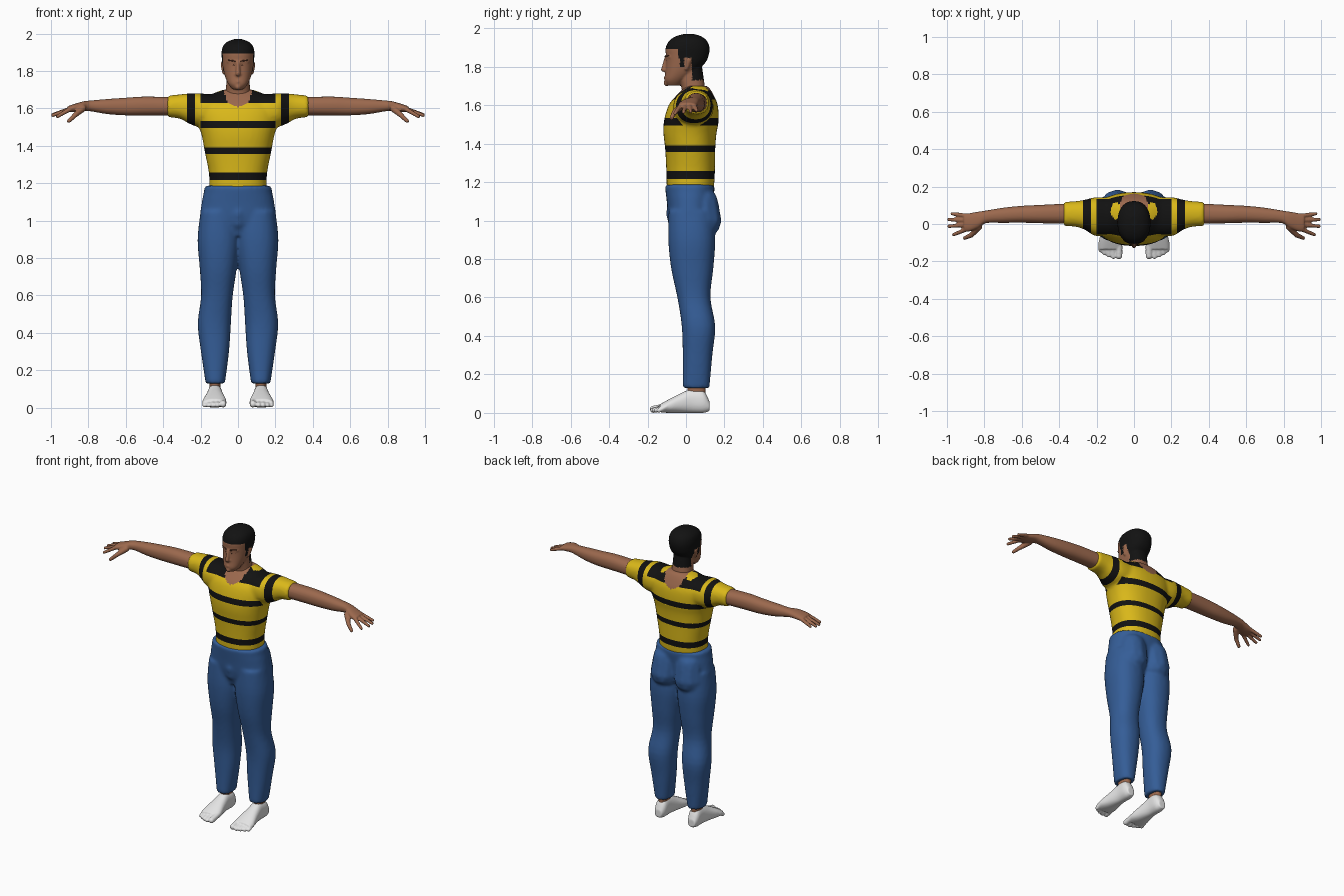
import bpy, bmesh, math
from mathutils import Vector, Matrix

cube = bpy.data.objects.get("Cube")
if cube:
    bpy.data.objects.remove(cube)


def material(name, *rgb):
    mat = bpy.data.materials.new(name)
    mat.use_nodes = True
    mat.diffuse_color = (*rgb, 1)
    shader = next(n for n in mat.node_tree.nodes if n.type == "BSDF_PRINCIPLED")
    shader.inputs["Base Color"].default_value = (*rgb, 1)
    shader.inputs["Roughness"].default_value = .7
    return mat


YELLOW = material("shirt yellow", .70, .48, .01)
BLACK = material("black", .006, .006, .006)
BLUE = material("denim blue", .035, .11, .31)
SKIN = material("skin brown", .33, .14, .075)
DARK = material("dark brown", .09, .035, .02)
WHITE = material("white", .78, .78, .78)

# Order in which (side, height) pairs and the lofting position become x, y, z
AXES = {"x": lambda t, a, b: (t, a, b),
        "y": lambda t, a, b: (a, t, b),
        "z": lambda t, a, b: (a, b, t)}


def spline(rows, steps=4):
    """Smoothly interpolate the section rows."""
    out = []
    for i in range(len(rows) - 1):
        quad = [rows[max(0, min(len(rows) - 1, i + k))] for k in (-1, 0, 1, 2)]
        for s in range(steps):
            u = s / steps
            out.append([q + u / 2 * (r - p + u * (2 * p - 5 * q + 4 * r - w
                        + u * (3 * (q - r) + w - p))) for p, q, r, w in zip(*quad)])
    return out + [rows[-1]]


def loft(bm, axis, rows, sides=40, power=.88):
    """Skin rounded sections given as (position, a_min, a_max, b_min, b_max)."""
    rings = []
    for t, a0, a1, b0, b1 in spline(rows):
        ring = []
        for k in range(sides):
            ang = math.tau * k / sides
            c, s = (math.copysign(abs(f) ** power, f) for f in (math.cos(ang), math.sin(ang)))
            a, b = (a0 + a1 + (a1 - a0) * c) / 2, (b0 + b1 + (b1 - b0) * s) / 2
            ring.append(bm.verts.new(AXES[axis](t, a, b)))
        rings.append(ring)
    for lo, hi in zip(rings, rings[1:]):
        for k in range(sides):
            n = (k + 1) % sides
            bm.faces.new((lo[k], lo[n], hi[n], hi[k]))
    bm.faces.new(rings[0][::-1])
    bm.faces.new(rings[-1])


def centred(rows):
    return [(t, -w, w, b0, b1) for t, w, b0, b1 in rows]


def beads(bm, start, end, r0, r1, count=10):
    """A tapered round limb made of overlapping balls."""
    start, end = Vector(start), Vector(end)
    for i in range(count):
        u = i / (count - 1)
        bmesh.ops.create_icosphere(bm, subdivisions=2, radius=r0 + (r1 - r0) * u,
                                   matrix=Matrix.Translation(start.lerp(end, u)))


def mirror(bm):
    copy = bmesh.ops.duplicate(bm, geom=bm.verts[:] + bm.edges[:] + bm.faces[:])["geom"]
    for v in copy:
        if isinstance(v, bmesh.types.BMVert):
            v.co.x *= -1


def finish(name, bm, mats, voxel=0, smooth=6, cuts=(), rule=None):
    """Fuse the parts, cut colour borders and colour faces by a rule."""
    bmesh.ops.recalc_face_normals(bm, faces=bm.faces[:])
    mesh = bpy.data.meshes.new(name)
    bm.to_mesh(mesh)
    bm.free()
    ob = bpy.data.objects.new(name, mesh)
    bpy.context.scene.collection.objects.link(ob)
    if voxel:
        fuse = ob.modifiers.new("fuse", "REMESH")
        fuse.mode, fuse.voxel_size = "VOXEL", voxel
        soft = ob.modifiers.new("soften", "SMOOTH")
        soft.factor, soft.iterations = .5, smooth
        graph = bpy.context.evaluated_depsgraph_get()
        mesh = bpy.data.meshes.new_from_object(ob.evaluated_get(graph))
        ob.modifiers.clear()
        ob.data = mesh
        mesh.name = name
    mesh.materials.clear()
    for mat in mats:
        mesh.materials.append(mat)
    work = bmesh.new()
    work.from_mesh(mesh)
    for normal, places in cuts:
        for d in places:
            bmesh.ops.bisect_plane(work, geom=work.verts[:] + work.edges[:] + work.faces[:],
                                   plane_co=Vector(normal) * d, plane_no=normal)
    for f in work.faces:
        f.smooth = True
        f.material_index = rule(f.calc_center_median()) if rule else 0
    work.to_mesh(mesh)
    work.free()
    return ob


# Trousers: two legs, hips and seat
bm = bmesh.new()
loft(bm, "z", [(.13, .07, .173, -.018, .122), (.3, .048, .198, -.017, .137),
               (.45, .038, .215, -.022, .152), (.6, .028, .197, -.045, .127),
               (.75, .006, .205, -.077, .142), (.9, -.01, .216, -.092, .152),
               (1.05, .01, .2, -.09, .14)])
beads(bm, (.088, .088, 1.0), (.085, .08, 1.09), .098, .09)
mirror(bm)
loft(bm, "z", centred([(.92, .14, -.06, .1), (1.0, .2, -.088, .13), (1.1, .193, -.1, .14),
                       (1.15, .183, -.106, .147), (1.187, .178, -.11, .149)]))
beads(bm, (0, -.055, .99), (0, -.065, 1.04), .04, .04)
finish("trousers", bm, [BLUE], .01)

# Shirt: sleeves and torso
bm = bmesh.new()
loft(bm, "x", [(.08, -.06, .14, 1.5, 1.67), (.2, -.065, .143, 1.5, 1.68),
               (.26, -.032, .13, 1.518, 1.68), (.31, -.015, .122, 1.545, 1.675),
               (.378, -.01, .118, 1.553, 1.668)])
mirror(bm)
loft(bm, "z", centred([(1.165, .155, -.1, .145), (1.25, .155, -.102, .15),
                       (1.37, .178, -.108, .152), (1.45, .193, -.117, .158),
                       (1.52, .212, -.114, .17), (1.6, .22, -.09, .165),
                       (1.65, .19, -.05, .145), (1.685, .12, -.015, .125),
                       (1.7, .08, 0, .11)]))
BARS = ((1.217, 1.257), (1.357, 1.39), (1.495, 1.533))
YOKE, CHEST, BAND = 1.63, .2, (.23, .274)


def shirt_colour(c):
    x, y, z = abs(c.x), c.y, c.z
    if math.hypot(x / .072, (z - 1.69) / .082) < 1:
        return 2
    if BAND[0] < x < BAND[1]:
        return 1
    if z > YOKE and x < CHEST:
        return int(math.hypot((x - .095) / .03, (y - .07) / .045) > 1)
    bars = [lo < z < hi for lo, hi in BARS]
    return int(bars[0] or bars[1] or (bars[2] and x < CHEST))


finish("shirt", bm, [YELLOW, BLACK, SKIN], .01, 6,
       [((0, 0, 1), [z for bar in BARS for z in bar] + [YOKE]),
        ((1, 0, 0), [s * x for s in (-1, 1) for x in (CHEST, *BAND)])], shirt_colour)

# Arms with palms, fingers and thumbs
bm = bmesh.new()
loft(bm, "x", [(.34, .002, .11, 1.563, 1.66), (.5, .004, .102, 1.563, 1.663),
               (.6, .007, .097, 1.563, 1.657), (.7, .006, .087, 1.57, 1.65),
               (.79, .005, .072, 1.585, 1.642), (.83, -.02, .066, 1.587, 1.637),
               (.88, -.04, .058, 1.58, 1.622), (.91, -.037, .053, 1.58, 1.612)])
for base, tip in ((.044, (.972, .055, 1.572)), (.02, (.99, .024, 1.567)),
                  (-.004, (.99, -.012, 1.563)), (-.028, (.965, -.057, 1.557))):
    beads(bm, (.895, base, 1.598), tip, .013, .01, 14)
beads(bm, (.83, -.015, 1.6), (.87, -.06, 1.565), .02, .014)
beads(bm, (.87, -.06, 1.565), (.905, -.075, 1.532), .014, .011)
mirror(bm)
finish("arms", bm, [SKIN], .005, 4)

# Ankles between the trouser hems and the footwear
bm = bmesh.new()
loft(bm, "z", [(.08, .095, .15, .01, .1), (.12, .094, .152, .008, .102),
               (.17, .09, .155, .005, .105)])
mirror(bm)
finish("ankles", bm, [SKIN])

# White footwear with separate toes
bm = bmesh.new()
loft(bm, "y", [(.122, .1, .15, .01, .06), (.09, .085, .162, 0, .118),
               (.03, .084, .163, 0, .125), (-.03, .075, .173, 0, .1),
               (-.09, .063, .187, 0, .07), (-.135, .065, .188, .003, .045)])
for x, y, r in ((.08, -.17, .019), (.11, -.174, .014), (.134, -.166, .014),
                (.157, -.155, .013), (.178, -.14, .013)):
    beads(bm, (x, -.1, .033), (x, y, r), r, r)
mirror(bm)
finish("feet", bm, [WHITE], .005, 4)

# Head and neck: jaw, skull, brow, nose, lips, ears
bm = bmesh.new()
for s in (-1, 1):
    beads(bm, (s * .077, .016, 1.835), (s * .075, .002, 1.79), .017, .01)
    beads(bm, (s * .012, -.097, 1.848), (s * .05, -.08, 1.852), .012, .011)
    beads(bm, (s * .008, -.103, 1.782), (s * .014, -.1, 1.782), .01, .009, 3)
    beads(bm, (0, -.106, 1.742), (s * .022, -.096, 1.74), .01, .006)
loft(bm, "z", centred([(1.702, .03, -.098, -.03), (1.73, .052, -.111, 0),
                       (1.77, .069, -.107, .05), (1.82, .081, -.104, .1),
                       (1.86, .086, -.105, .118), (1.9, .088, -.105, .122),
                       (1.935, .079, -.087, .108), (1.958, .054, -.052, .078),
                       (1.97, .02, -.01, .04)]))
loft(bm, "z", centred([(1.59, .075, -.02, .11), (1.68, .067, -.022, .1),
                       (1.74, .062, -.035, .092), (1.82, .06, -.03, .08)]))
beads(bm, (0, -.104, 1.845), (0, -.117, 1.785), .009, .013)
beads(bm, (0, -.1, 1.715), (0, -.098, 1.72), .017, .017, 2)


def is_hair(c):
    crown = c.z > 1.893
    side = c.z > 1.845 and c.y > -.04
    nape = c.z > 1.73 and c.y > .03
    sideburn = c.z > 1.8 and -.03 < c.y < -.01 and abs(c.x) > .06
    return int(crown or side or nape or sideburn)


finish("head", bm, [SKIN, BLACK], .005, 3, [((0, 0, 1), [1.893])], is_hair)

# Narrow eyes and eyebrows laid on the face
bm = bmesh.new()
for s in (-1, 1):
    beads(bm, (s * .022, -.098, 1.832), (s * .044, -.087, 1.831), .005, .004)
    beads(bm, (s * .016, -.107, 1.853), (s * .052, -.09, 1.858), .004, .003, 14)
finish("eyes_and_brows", bm, [DARK])
